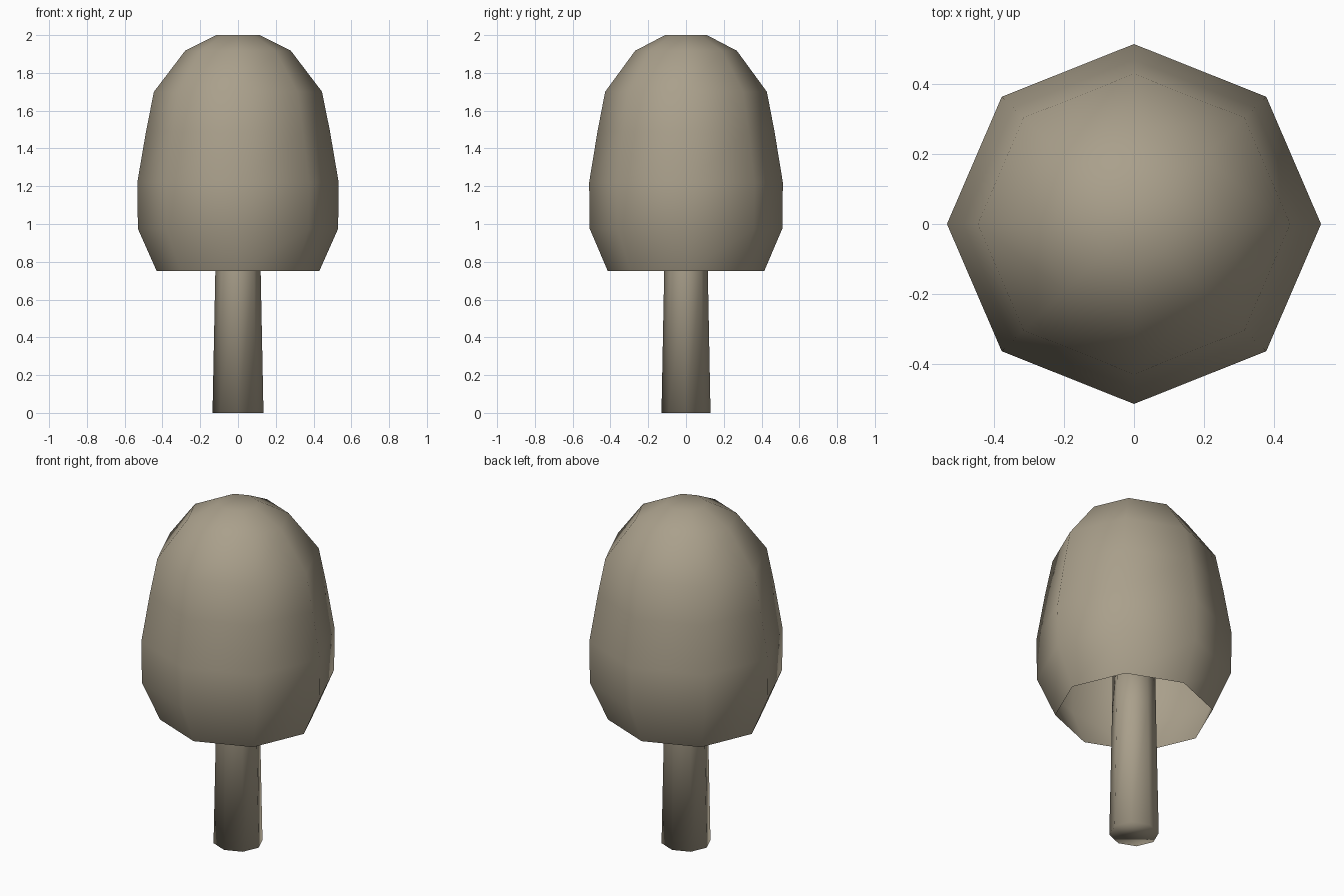
import bpy, bmesh, math

if "Cube" in bpy.data.objects:
    bpy.data.objects.remove(bpy.data.objects["Cube"])

SIDES = 8
Y_SCALE = 0.962  # plan is slightly narrower front to back

mat = bpy.data.materials.new("khaki")
mat.diffuse_color = (0.40, 0.35, 0.26, 1)
mat.use_nodes = True
mat.node_tree.nodes["Principled BSDF"].inputs["Base Color"].default_value = mat.diffuse_color


def lathe(name, profile, cap_bottom, cap_top):
    """Eight-sided smooth shell through (radius, height) rings."""
    bm = bmesh.new()
    rings = []
    for r, z in profile:
        rings.append([bm.verts.new((r * math.cos(a), r * Y_SCALE * math.sin(a), z))
                      for a in (math.tau * i / SIDES for i in range(SIDES))])
    for lo, hi in zip(rings, rings[1:]):
        for i in range(SIDES):
            j = (i + 1) % SIDES
            bm.faces.new((lo[i], lo[j], hi[j], hi[i]))
    if cap_bottom:
        bm.faces.new(rings[0][::-1])
    if cap_top:
        bm.faces.new(rings[-1])
    for f in bm.faces:
        f.smooth = True
    mesh = bpy.data.meshes.new(name)
    bm.to_mesh(mesh)
    bm.free()
    mesh.materials.append(mat)
    obj = bpy.data.objects.new(name, mesh)
    bpy.context.collection.objects.link(obj)
    return obj


# Tapered trunk, running up inside the hollow crown
lathe("trunk", [(0.135, 0), (0.12, 0.75), (0.115, 1.05)], True, True)

# Domed crown, open underneath
lathe("crown", [(0.43, 0.75), (0.53, 0.975), (0.533, 1.22), (0.487, 1.49),
                (0.445, 1.70), (0.28, 1.917), (0.115, 2.0)], False, True)
